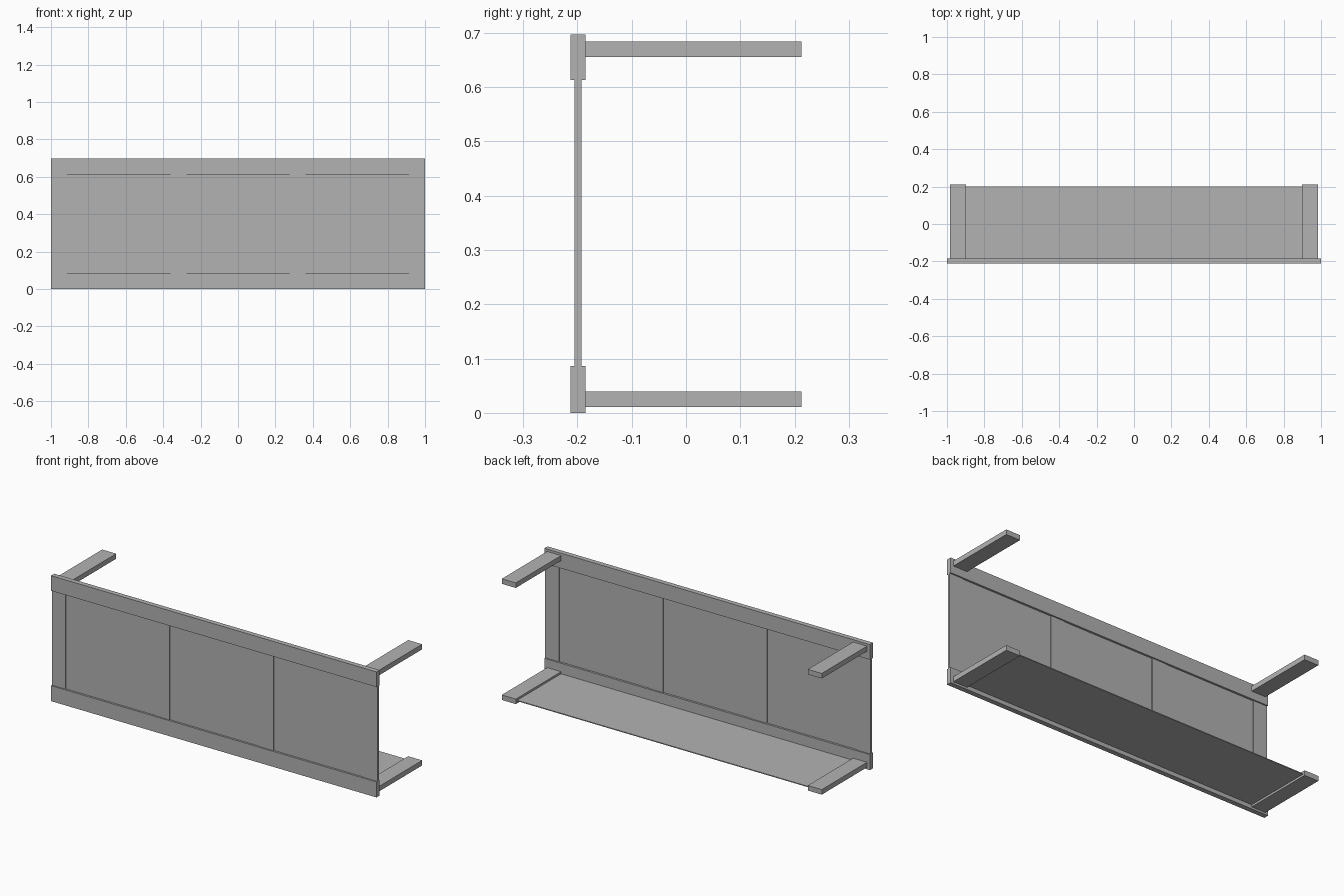
import bpy

if "Cube" in bpy.data.objects:
    bpy.data.objects.remove(bpy.data.objects["Cube"], do_unlink=True)

GREY = (0.448, 0.448, 0.448, 1)
grey = bpy.data.materials.new("plain grey")
grey.use_nodes = True
grey.diffuse_color = GREY
grey.node_tree.nodes["Principled BSDF"].inputs["Base Color"].default_value = GREY


def box(name, x, y, z):
    """Flat-sided board spanning the given (low, high) ranges."""
    bpy.ops.mesh.primitive_cube_add(size=1)
    board = bpy.context.object
    board.name = name
    for v in board.data.vertices:
        v.co = [lo if c < 0 else hi for c, (lo, hi) in zip(v.co, (x, y, z))]
    board.data.materials.append(grey)
    return board


WIDTH = 0.085
BACK, FACE = -0.185, -0.2125
LOW_TOP, HIGH_BOTTOM, TOP = 0.086, 0.613, 0.697

# Front frame rails
box("bottom_rail", (-1, 1), (FACE, BACK), (0, LOW_TOP))
box("top_rail", (-1, 1), (FACE, BACK), (HIGH_BOTTOM, TOP))

# Four upright stiles, evenly spaced between the rails
for i in range(4):
    mid = (i - 1.5) * (2 - WIDTH) / 3
    box(f"stile_{i + 1}", (mid - WIDTH / 2, mid + WIDTH / 2),
        (-0.2055, -0.1925), (LOW_TOP, HIGH_BOTTOM))

# Thin infill panels between the stiles
for i in range(3):
    left = -1 + WIDTH + i * (2 - WIDTH) / 3
    box(f"infill_panel_{i + 1}", (left, left + (2 - 4 * WIDTH) / 3),
        (-0.2015, -0.1965), (LOW_TOP, HIGH_BOTTOM))

# Arms reaching back from both rails, at each end
for level, z in (("lower", (0.011, 0.039)), ("upper", (0.656, 0.684))):
    for side, sign in (("left", 1), ("right", -1)):
        box(f"{level}_{side}_arm", sorted((sign * 0.897, sign * 0.983)),
            (BACK, 0.2125), z)

# Thin shelf held between the lower arms
box("shelf", (-0.897, 0.897), (BACK, 0.2), (0.0225, 0.0275))
